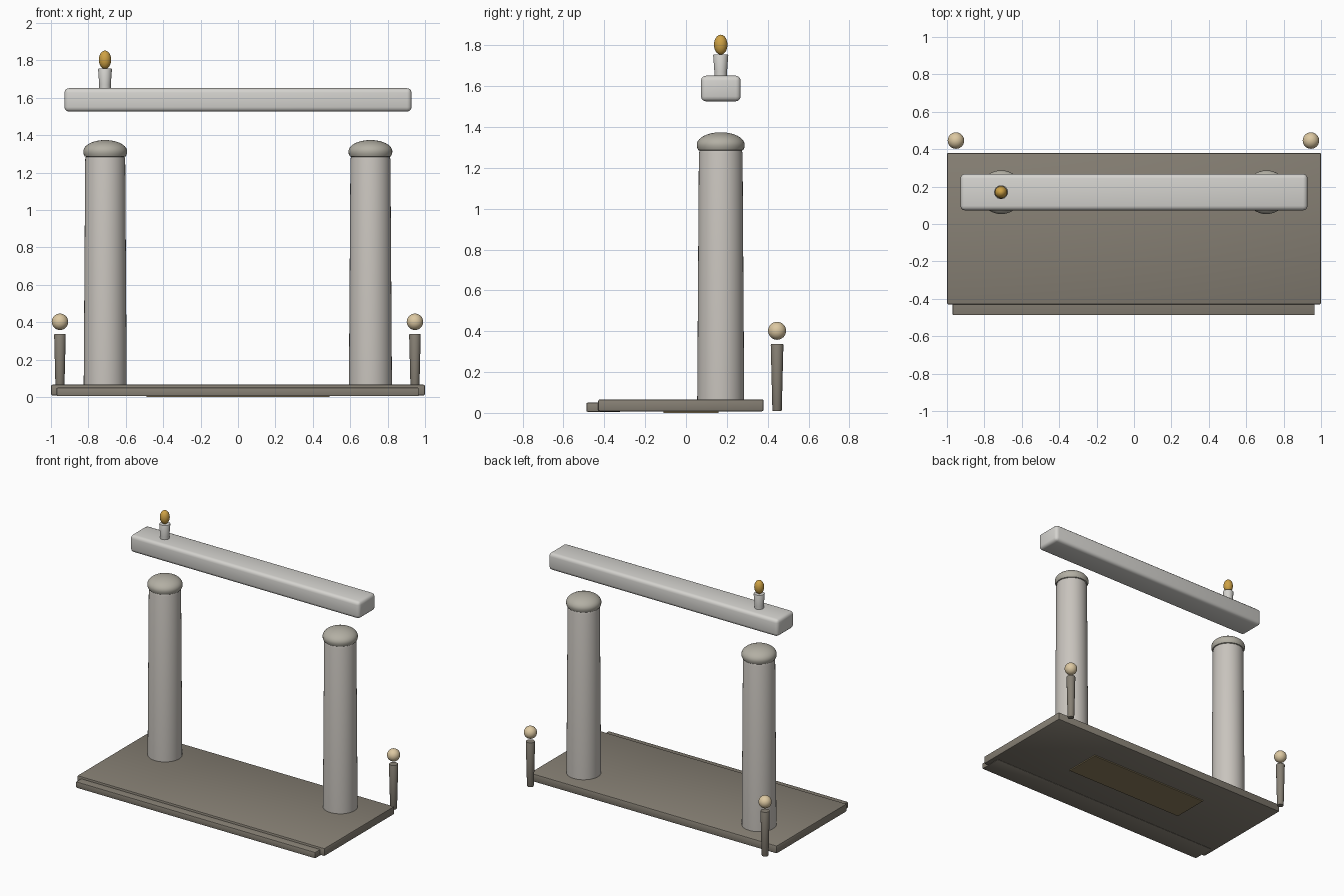
import bpy, math

if "Cube" in bpy.data.objects:
    bpy.data.objects.remove(bpy.data.objects["Cube"])


def material(name, rgb):
    m = bpy.data.materials.new(name)
    m.diffuse_color = (*rgb, 1)
    m.use_nodes = True
    m.node_tree.nodes["Principled BSDF"].inputs["Base Color"].default_value = m.diffuse_color
    return m


stone = material("dark_stone", (0.24, 0.215, 0.175))
capstone = material("cap_stone", (0.45, 0.43, 0.37))
column = material("column_stone", (0.58, 0.55, 0.51))
pale = material("pale_stone", (0.66, 0.65, 0.62))
globe = material("lamp_globe", (0.72, 0.58, 0.36))
amber = material("flame_amber", (0.62, 0.36, 0.06))
brown = material("underside_brown", (0.27, 0.21, 0.11))


def finish(ob, name, mat):
    ob.name = name
    ob.data.materials.append(mat)
    bpy.ops.object.shade_smooth_by_angle(angle=math.radians(35))
    return ob


def box(name, lo, hi, mat, bevel=0.0, segments=2):
    bpy.ops.mesh.primitive_cube_add(size=1, location=[(a + b) / 2 for a, b in zip(lo, hi)])
    ob = bpy.context.object
    ob.scale = [b - a for a, b in zip(lo, hi)]
    bpy.ops.object.transform_apply(location=False, rotation=False, scale=True)
    if bevel:
        mod = ob.modifiers.new("bevel", 'BEVEL')
        mod.width = bevel
        mod.segments = segments
        bpy.ops.object.modifier_apply(modifier=mod.name)
    return finish(ob, name, mat)


def lathe(name, x, y, profile, mat, n=40):
    """Revolve (radius, z) points, bottom to top, closing both ends."""
    verts, faces = [], []
    for r, z in profile:
        for i in range(n):
            a = 2 * math.pi * i / n
            verts.append((r * math.cos(a), r * math.sin(a), z))
    for k in range(len(profile) - 1):
        for i in range(n):
            j = (i + 1) % n
            faces.append((k * n + i, k * n + j, k * n + n + j, k * n + n + i))
    faces.append(tuple(reversed(range(n))))
    faces.append(tuple(range(len(verts) - n, len(verts))))
    me = bpy.data.meshes.new(name)
    me.from_pydata(verts, [], faces)
    ob = bpy.data.objects.new(name, me)
    bpy.context.collection.objects.link(ob)
    bpy.ops.object.select_all(action='DESELECT')
    ob.select_set(True)
    bpy.context.view_layer.objects.active = ob
    ob.location = (x, y, 0)
    return finish(ob, name, mat)


def ball(name, loc, radii, mat):
    bpy.ops.mesh.primitive_uv_sphere_add(segments=28, ring_count=16, radius=1, location=loc)
    ob = bpy.context.object
    ob.scale = radii
    bpy.ops.object.transform_apply(location=False, rotation=False, scale=True)
    return finish(ob, name, mat)


# Base slab, front step and underside panel
box("base_slab", (-1, -0.43, 0.008), (1, 0.38, 0.066), stone, 0.008)
box("front_step", (-0.97, -0.487, 0.005), (0.966, -0.32, 0.05), stone, 0.005)
box("underside_panel", (-0.49, -0.11, 0), (0.49, 0.16, 0.02), brown)

# Domed cap: rounded rim, then a quarter-ellipse dome
cap = [(0.100, 1.283), (0.110, 1.287), (0.116, 1.300), (0.117, 1.312)]
for i in range(9):
    t = math.radians(10 * i + 5)
    cap.append((0.117 * math.cos(t), 1.314 + 0.06 * math.sin(t)))

# Pillars with caps, and lamp posts behind the back corners
for side, px, lx in (("left", -0.71, -0.952), ("right", 0.708, 0.946)):
    lathe(side + "_pillar", px, 0.17,
          [(0.110, 0.012), (0.114, 0.03), (0.115, 0.07), (0.107, 1.27), (0.103, 1.287), (0.095, 1.292)], column)
    lathe(side + "_pillar_cap", px, 0.17, cap, capstone)
    lathe(side + "_lamp_post", lx, 0.446,
          [(0.021, 0.01), (0.023, 0.014), (0.031, 0.332), (0.029, 0.337)], stone, 24)
    ball(side + "_lamp_globe", (lx, 0.446, 0.402), (0.044, 0.044, 0.044), globe)

# Floating lintel
box("lintel", (-0.928, 0.073, 1.526), (0.928, 0.268, 1.651), pale, 0.024, 3)

# Candle holder and flame on the lintel
lathe("candle_holder", -0.711, 0.17,
      [(0.031, 1.645), (0.031, 1.67), (0.037, 1.752), (0.035, 1.756)], pale, 28)
ball("flame", (-0.711, 0.17, 1.803), (0.033, 0.033, 0.049), amber)
